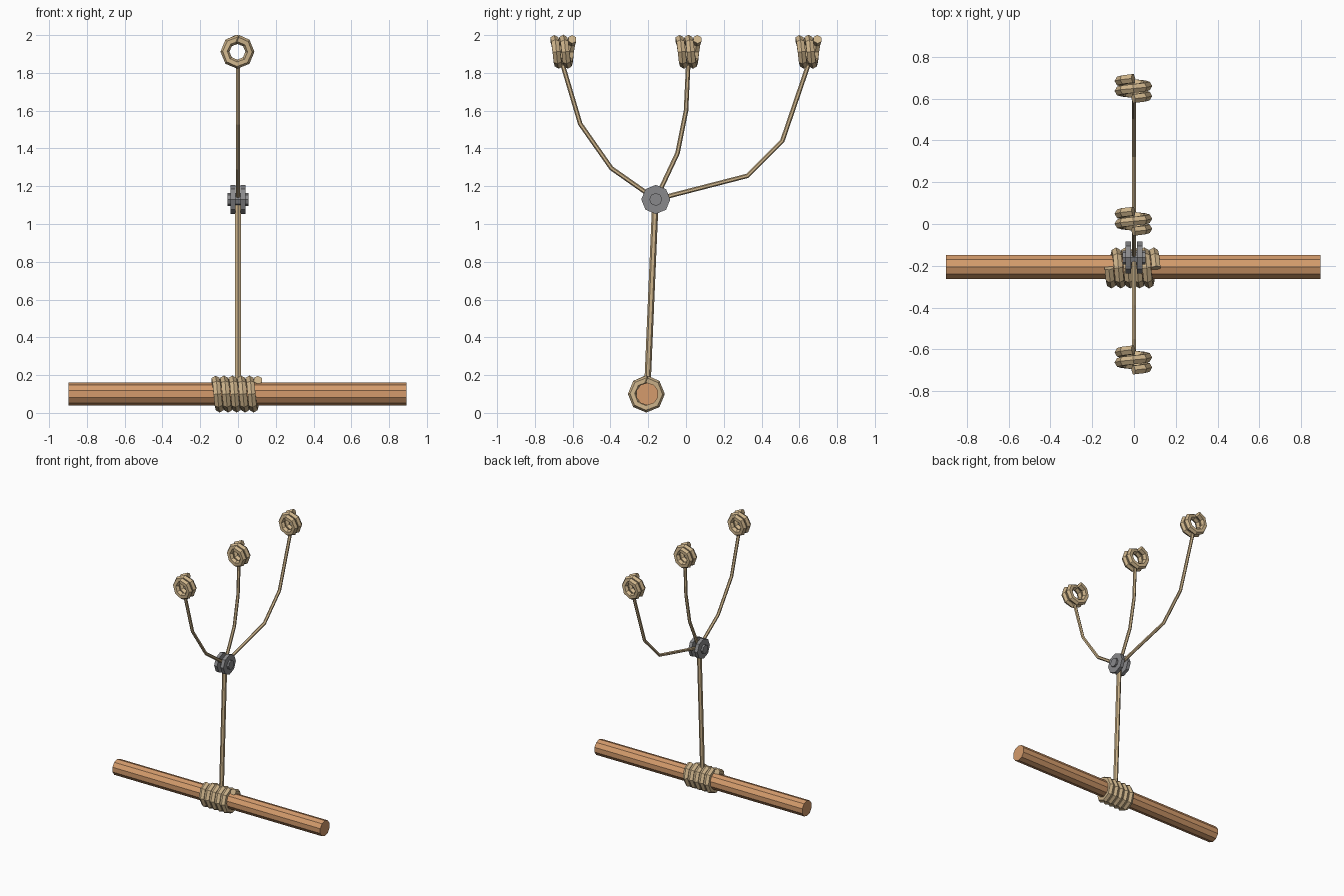
import bpy, bmesh, math
from mathutils import Vector, Matrix

if "Cube" in bpy.data.objects:
    bpy.data.objects.remove(bpy.data.objects["Cube"])


def material(name, rgb):
    m = bpy.data.materials.new(name)
    m.diffuse_color = (*rgb, 1)
    m.use_nodes = True
    m.node_tree.nodes["Principled BSDF"].inputs["Base Color"].default_value = m.diffuse_color
    return m


WOOD = material("orange wood", (0.66, 0.33, 0.15))
ROPE = material("tan rope", (0.62, 0.46, 0.26))
STEEL = material("grey metal", (0.25, 0.25, 0.26))


def finish(bm, name, mat):
    bmesh.ops.recalc_face_normals(bm, faces=bm.faces)
    me = bpy.data.meshes.new(name)
    bm.to_mesh(me)
    bm.free()
    me.materials.append(mat)
    ob = bpy.data.objects.new(name, me)
    bpy.context.collection.objects.link(ob)
    return ob


def sweep(name, path, radius, ref, sides=6, mat=ROPE):
    """Flat-faced tube along a path; ref is a direction across the path."""
    bm = bmesh.new()
    pts = [Vector(p) for p in path]
    ref = Vector(ref)
    rings = []
    for i, p in enumerate(pts):
        t = (pts[min(i + 1, len(pts) - 1)] - pts[max(i - 1, 0)]).normalized()
        u = t.cross(ref).normalized()
        v = u.cross(t)
        rings.append([bm.verts.new(p + radius * (u * math.cos(a) + v * math.sin(a)))
                      for a in (math.tau * k / sides for k in range(sides))])
    for a, b in zip(rings, rings[1:]):
        for k in range(sides):
            n = (k + 1) % sides
            bm.faces.new((a[k], a[n], b[n], b[k]))
    bm.faces.new(rings[0])
    bm.faces.new(rings[-1])
    return finish(bm, name, mat)


def rod_x(name, centre, radius, length, sides, mat):
    bm = bmesh.new()
    bmesh.ops.create_cone(bm, cap_ends=True, segments=sides, radius1=radius,
                          radius2=radius, depth=length)
    # vertices end up on the +-y axis
    bm.transform(Matrix.Translation(centre) @ Matrix.Rotation(math.pi / 2, 4, 'Y')
                 @ Matrix.Rotation(math.pi / 2, 4, 'Z'))
    bm.verts.ensure_lookup_table()
    return finish(bm, name, mat)


def coil(name, centre, axis, turns, pitch, radius, thick, per_turn=8):
    axis, c, up = Vector(axis), Vector(centre), Vector((0, 0, 1))
    side = axis.cross(up)
    n = round(turns * per_turn)
    path = []
    for i in range(n + 1):
        a = math.tau * i / per_turn
        path.append(c + axis * pitch * (i / per_turn - turns / 2)
                    + radius * (up * math.cos(a) + side * math.sin(a)))
    return sweep(name, path, thick, axis)


# wooden bar with the rope wrapped round its middle
rod_x("wooden_bar", (-0.003, -0.205, 0.1), 0.06, 1.79, 10, WOOD)
coil("bar_wrap", (-0.007, -0.21, 0.1), (1, 0, 0), 5, 0.045, 0.074, 0.024)

# main rope up to the joint
sweep("main_rope", [(0, -0.203, 0.17), (0, -0.163, 1.1)], 0.017, (1, 0, 0))

# metal joint: two discs on a pin
JOINT = Vector((0, -0.16, 1.13))
for s, side in ((-1, "left"), (1, "right")):
    rod_x("joint_disc_" + side, JOINT + Vector((s * 0.027, 0, 0)), 0.077, 0.026, 8, STEEL)
rod_x("joint_pin", JOINT, 0.034, 0.11, 8, STEEL)

# three branches, each ending in a coiled loop
branches = {
    "front": (-0.65, [(-0.16, 1.13), (-0.395, 1.295), (-0.56, 1.53), (-0.655, 1.85)]),
    "middle": (0.013, [(-0.16, 1.13), (-0.045, 1.375), (0.0, 1.6), (0.012, 1.85)]),
    "back": (0.648, [(-0.16, 1.13), (0.325, 1.255), (0.51, 1.44), (0.65, 1.85)]),
}
for label, (y, pts) in branches.items():
    sweep(label + "_branch_rope", [(0, a, b) for a, b in pts], 0.012, (1, 0, 0))
    coil(label + "_loop", (-0.003, y, 1.912), (0, 1, 0), 2, 0.048, 0.066, 0.024)
